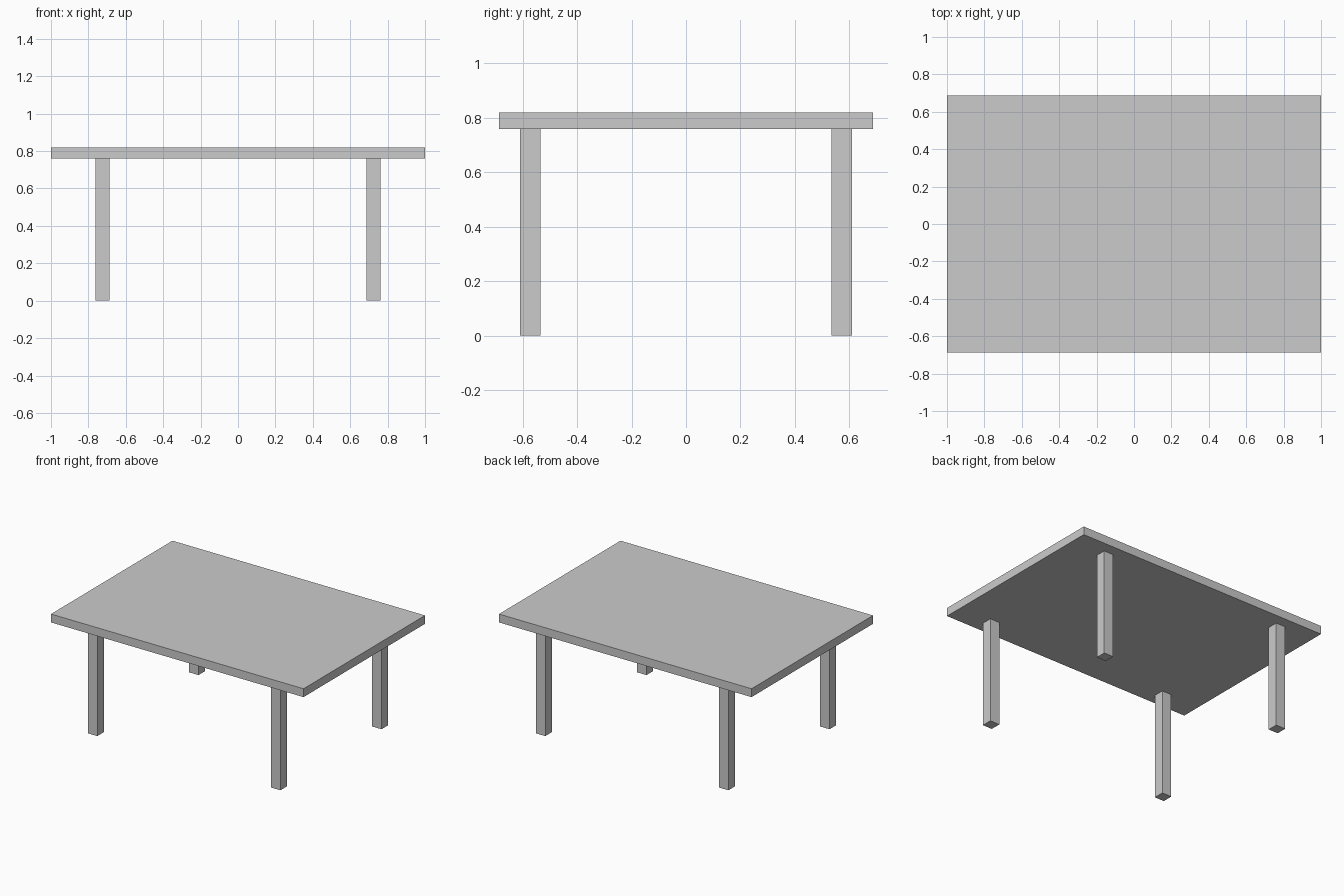
import bpy

if "Cube" in bpy.data.objects:
    bpy.data.objects.remove(bpy.data.objects["Cube"])

TOP_Z = 0.82        # height of the table surface
TOP_THICK = 0.06
LEG_H = TOP_Z - TOP_THICK
LEG_W = 0.075
LEG_X, LEG_Y = 0.725, 0.572


def box(name, size, center):
    bpy.ops.mesh.primitive_cube_add(size=1, location=center)
    obj = bpy.context.object
    obj.name = name
    obj.scale = size
    bpy.ops.object.transform_apply(location=False, rotation=False, scale=True)
    return obj


# Flat rectangular slab
box("tabletop", (2.0, 1.374, TOP_THICK), (0, 0, TOP_Z - TOP_THICK / 2))

# Four square legs, set in from the corners
for y_side, y_name in ((-1, "front"), (1, "back")):
    for x_side, x_name in ((-1, "left"), (1, "right")):
        box(f"{y_name}_{x_name}_leg", (LEG_W, LEG_W, LEG_H),
            (x_side * LEG_X, y_side * LEG_Y, LEG_H / 2))
